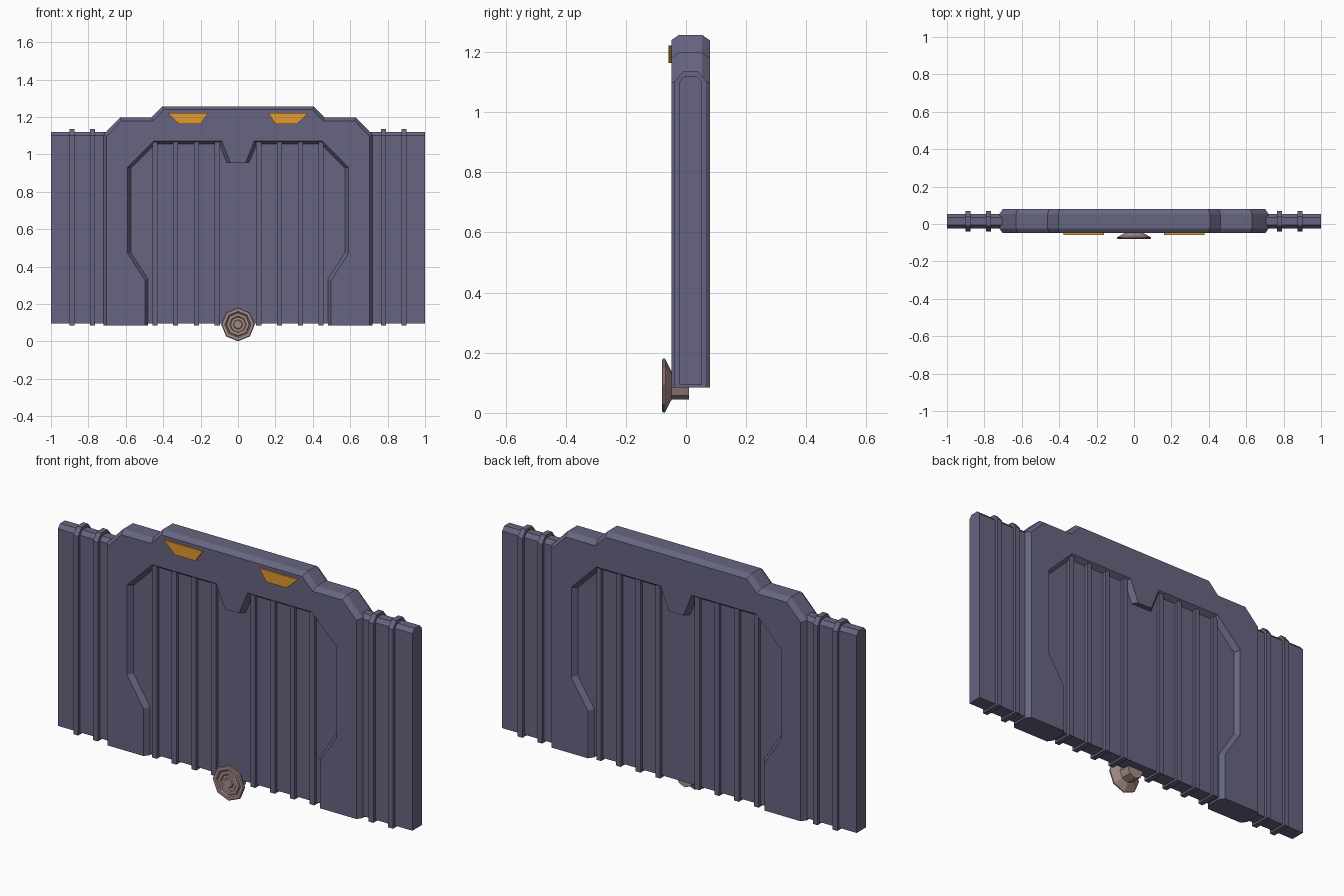
import bpy, bmesh, math
from mathutils import Vector

if "Cube" in bpy.data.objects:
    bpy.data.objects.remove(bpy.data.objects["Cube"])


def material(name, rgb):
    m = bpy.data.materials.new(name)
    m.diffuse_color = (*rgb, 1)
    m.use_nodes = True
    m.node_tree.nodes["Principled BSDF"].inputs["Base Color"].default_value = m.diffuse_color
    return m


wall_mat = material("wall_paint", (0.135, 0.13, 0.22))
lamp_mat = material("amber", (0.75, 0.32, 0.03))
knob_mat = material("dusty_metal", (0.38, 0.26, 0.245))


def loft(name, loops, mat):
    """Skin a stack of closed loops and cap both ends."""
    bm = bmesh.new()
    rings = [[bm.verts.new(p) for p in loop] for loop in loops]
    n = len(rings[0])
    for a, b in zip(rings, rings[1:]):
        for i in range(n):
            j = (i + 1) % n
            bm.faces.new((a[i], a[j], b[j], b[i]))
    bm.faces.new(rings[0])
    bm.faces.new(rings[-1])
    bmesh.ops.recalc_face_normals(bm, faces=bm.faces)
    me = bpy.data.meshes.new(name)
    bm.to_mesh(me)
    bm.free()
    me.materials.append(mat)
    ob = bpy.data.objects.new(name, me)
    bpy.context.collection.objects.link(ob)
    return ob


def slab(name, x0, x1, half, z0, z1, cy, cz, mat):
    """Upright slab centred on the wall plane, with a chamfered top."""
    c = 0.015
    prof = [(c - half, z0), (c + half, z0), (c + half, z1 - cz),
            (c + half - cy, z1), (c - half + cy, z1), (c - half, z1 - cz)]
    return loft(name, [[(x, y, z) for y, z in prof] for x in (x0, x1)], mat)


def inset(pts, dists):
    """Move each edge of a clockwise outline inward by its own distance."""
    n = len(pts)
    P = [Vector(p) for p in pts]
    out = []
    for i in range(n):
        d1 = (P[i] - P[i - 1]).normalized()
        d2 = (P[(i + 1) % n] - P[i]).normalized()
        n1, n2 = Vector((d1.y, -d1.x)), Vector((d2.y, -d2.x))
        a, b = P[i] + n1 * dists[i - 1], P[i] + n2 * dists[i]
        den = d1.x * d2.y - d1.y * d2.x
        t = ((b - a).x * d2.y - (b - a).y * d2.x) / den
        out.append(a + d1 * t)
    return out


# Thin wall and vertical ribs
slab("wall_panel", -1, 1, 0.038, 0.095, 1.12, 0.018, 0.02, wall_mat)
for k in (1, 2, 3, 4, 7, 8):
    for s in (-1, 1):
        x = s * k * 0.111
        slab("rib", x - 0.0135, x + 0.0135, 0.054, 0.085, 1.135, 0.028, 0.035, wall_mat)

# Thick arched frame with chamfered edges on both faces
outer = [(-0.72, 0.085), (-0.72, 1.105), (-0.63, 1.198), (-0.462, 1.198), (-0.405, 1.257)]
inner = [(0.48, 0.085), (0.48, 0.332), (0.573, 0.477), (0.573, 0.925),
         (0.443, 1.055), (0.1, 1.055), (0.06, 0.957)]
mirror = lambda pts: [(-x, z) for x, z in reversed(pts)]
outline = outer + mirror(outer) + inner + mirror(inner)
edges = [0.018] * len(outline)
for i in (9, 16, 23):          # bottom edges and notch tip stay square
    edges[i] = 0
small = inset(outline, edges)
loft("arched_frame", [[(x, y, z) for x, z in o] for o, y in
                      ((small, -0.049), (outline, -0.023), (outline, 0.053), (small, 0.079))], wall_mat)

# Amber lamps on the front
for s in (-1, 1):
    prof = [(0.16, 1.222), (0.378, 1.222), (0.315, 1.163), (0.2, 1.163)]
    loft("lamp", [[(s * x, y, z) for x, z in prof] for y in (-0.058, -0.04)], lamp_mat)

# Eight-sided knob with ringed face and short stem
profile = [(0.012, -0.078), (0.022, -0.078), (0.026, -0.073), (0.04, -0.073),
           (0.045, -0.078), (0.06, -0.078), (0.064, -0.074), (0.07, -0.08),
           (0.086, -0.08), (0.09, -0.076), (0.09, -0.07), (0.047, -0.048), (0.047, 0.01)]
loft("knob", [[(r * math.sin(i * math.pi / 4), y, 0.091 + r * math.cos(i * math.pi / 4))
               for i in range(8)] for r, y in profile], knob_mat)
